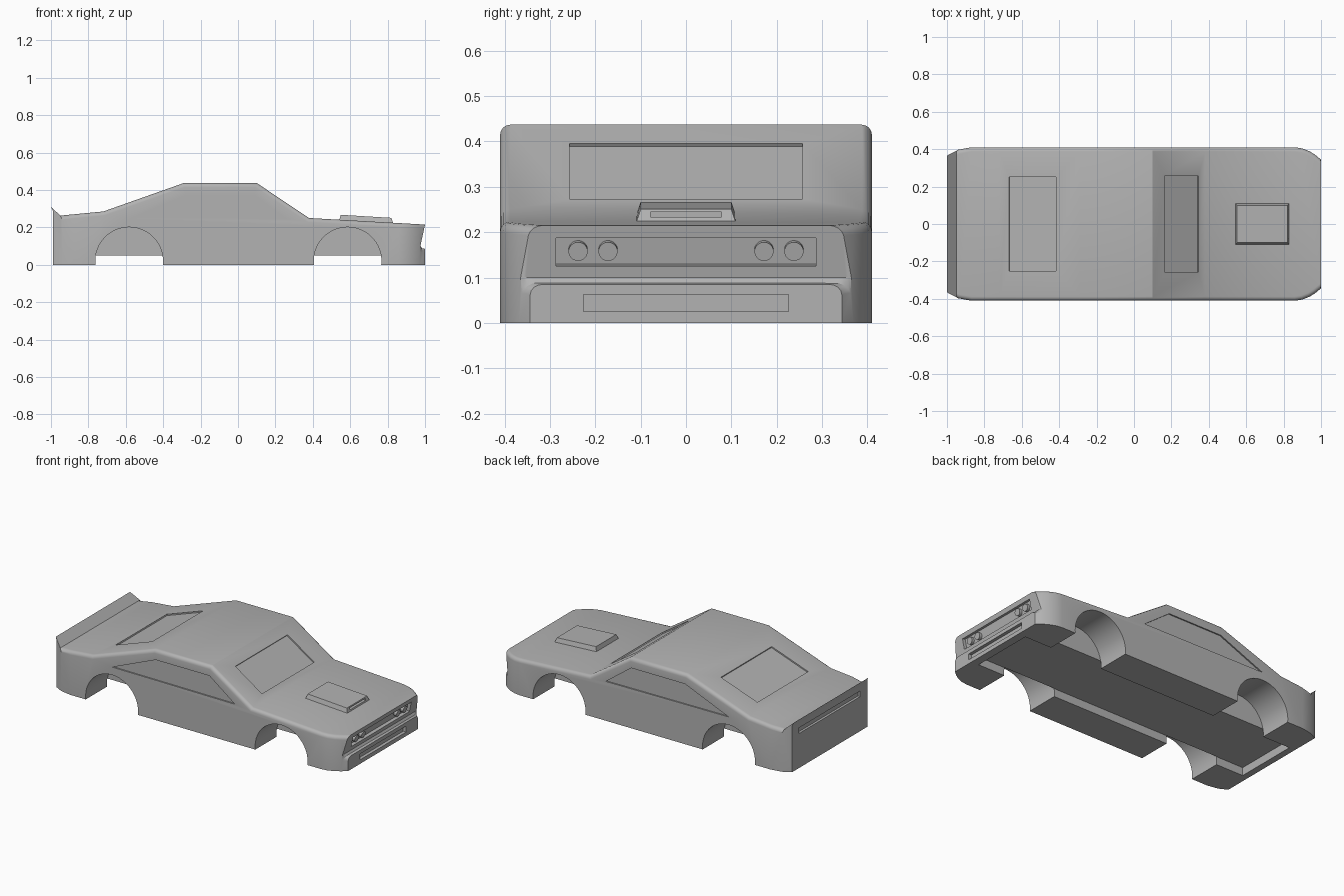
import bpy, bmesh, math
from mathutils import Vector, Matrix

cube = bpy.data.objects.get("Cube")
if cube:
    bpy.data.objects.remove(cube, do_unlink=True)

GREY = (0.45, 0.45, 0.45, 1)
paint = bpy.data.materials.new("plain_grey")
paint.use_nodes = True
paint.diffuse_color = GREY
bsdf = next(n for n in paint.node_tree.nodes if n.type == 'BSDF_PRINCIPLED')
bsdf.inputs["Base Color"].default_value = GREY


def to_object(name, bm):
    bmesh.ops.recalc_face_normals(bm, faces=bm.faces)
    mesh = bpy.data.meshes.new(name)
    bm.to_mesh(mesh)
    bm.free()
    mesh.materials.append(paint)
    obj = bpy.data.objects.new(name, mesh)
    bpy.context.collection.objects.link(obj)
    return obj


def prism(name, points, low, high, axis='y'):
    """Extrude an outline along y (points are x, z) or along z (points are x, y)."""
    def place(p, depth):
        return (p[0], depth, p[1]) if axis == 'y' else (p[0], p[1], depth)
    bm = bmesh.new()
    face = bm.faces.new([bm.verts.new(place(p, low)) for p in points])
    new = bmesh.ops.extrude_face_region(bm, geom=[face])["geom"]
    shift = Vector(place((0, 0), high - low))
    bmesh.ops.translate(bm, vec=shift, verts=[v for v in new if isinstance(v, bmesh.types.BMVert)])
    return to_object(name, bm)


def combine(obj, tool, operation='DIFFERENCE'):
    """Apply a boolean and discard the tool."""
    tool.hide_render = True
    mod = obj.modifiers.new("cut", 'BOOLEAN')
    mod.operation, mod.object, mod.solver = operation, tool, 'EXACT'
    bpy.context.view_layer.update()
    graph = bpy.context.evaluated_depsgraph_get()
    result = bpy.data.meshes.new_from_object(obj.evaluated_get(graph))
    obj.modifiers.clear()
    obj.data = result
    bpy.data.objects.remove(tool, do_unlink=True)


def panel_cut(obj, start, end, half_width, depth):
    """Sink a rectangular panel into a sloping face, running clockwise along the profile."""
    a, b = Vector(start), Vector(end)
    d = (b - a).normalized()
    n = Vector((-d.y, d.x))
    outline = [a - n * depth, b - n * depth, b + n * 0.03, a + n * 0.03]
    combine(obj, prism("panel_cutter", outline, -half_width, half_width))


# Body shell: side profile trimmed by the plan outline
profile = [(-0.99, 0), (-0.99, 0.29), (-1, 0.31), (-0.95, 0.263), (-0.72, 0.285),
           (-0.29, 0.437), (0.1, 0.437), (0.38, 0.25), (1, 0.215), (0.975, 0.1),
           (0.985, 0.087), (1, 0.085), (1, 0)]
body = prism("car_body", profile, -0.5, 0.5)
half_plan = [(-1.01, 0.36), (-0.94, 0.397), (-0.87, 0.41), (0.86, 0.41),
             (0.9, 0.404), (0.94, 0.388), (0.97, 0.369), (1.01, 0.335)]
plan = half_plan + [(x, -y) for x, y in reversed(half_plan)]
combine(body, prism("plan_cutter", plan, -0.1, 0.6, 'z'), 'INTERSECT')

# Rounded shoulders along the upper side edges
bm = bmesh.new()
bm.from_mesh(body.data)
bmesh.ops.dissolve_limit(bm, angle_limit=0.01, verts=bm.verts, edges=bm.edges)
shoulders = []
for edge in bm.edges:
    if len(edge.link_faces) != 2 or min(v.co.x for v in edge.verts) < -0.955:
        continue
    normals = sorted((f.normal for f in edge.link_faces), key=lambda n: n.z)
    if abs(normals[0].z) < 0.05 and abs(normals[0].y) > 0.4 and normals[1].z > 0.5:
        shoulders.append(edge)
bmesh.ops.bevel(bm, geom=shoulders, offset=0.022, segments=4, profile=0.5,
                affect='EDGES', clamp_overlap=True)
bm.to_mesh(body.data)
bm.free()

# Underbody channel and wheel arches
channel = [(-0.95, -0.1), (0.95, -0.1), (0.95, 0.05), (-0.95, 0.05)]
combine(body, prism("channel_cutter", channel, -0.2, 0.2))
for x in (-0.582, 0.586):
    arch = [(x + 0.181 * math.cos(t * math.tau / 64), 0.02 + 0.181 * math.sin(t * math.tau / 64))
            for t in range(64)]
    for side in (-1, 1):
        low, high = sorted((side * 0.199, side * 0.5))
        combine(body, prism("arch_cutter", arch, low, high))

# Windscreen, rear window and side windows
panel_cut(body, (0.162, 0.3956), (0.345, 0.2734), 0.257, 0.008)
panel_cut(body, (-0.667, 0.3037), (-0.416, 0.3925), 0.25, 0.008)
side_window = [(-0.58, 0.25), (-0.28, 0.375), (0.09, 0.375), (0.265, 0.245)]
for side in (-1, 1):
    low, high = sorted((side * 0.402, side * 0.5))
    combine(body, prism("window_cutter", side_window, low, high))

# Lamp recess, lower intake and tail lamp slot
panel_cut(body, (0.9939, 0.187), (0.9804, 0.125), 0.287, 0.02)
panel_cut(body, (1, 0.062), (1, 0.025), 0.226, 0.02)
panel_cut(body, (-0.99, 0.215), (-0.99, 0.25), 0.3, 0.015)

# Headlamps
tilt = math.atan2(0.025, 0.115)
headlamps = []
for y in (-0.238, -0.172, 0.172, 0.238):
    bm = bmesh.new()
    bmesh.ops.create_cone(bm, cap_ends=True, segments=32, radius1=0.021, radius2=0.021, depth=0.026,
                          matrix=Matrix.Translation((0.972, y, 0.16))
                          @ Matrix.Rotation(math.pi / 2 + tilt, 4, 'Y'))
    headlamps.append(to_object("headlamp", bm))

# Bonnet scoop with a tapered top and a front slot
bm = bmesh.new()
bmesh.ops.create_cube(bm, size=2)
for v in bm.verts:
    front, top = v.co.x > 0, v.co.z > 0
    v.co.y *= 0.1 if top else 0.112
    v.co.x = (0.82 if top else 0.832) if front else (0.55 if top else 0.538)
    v.co.z = (0.251 if front else 0.267) if top else (0.215 if front else 0.23)
scoop = to_object("bonnet_scoop", bm)
slot = [(0.79, 0.233), (0.9, 0.233), (0.9, 0.244), (0.79, 0.244)]
combine(scoop, prism("slot_cutter", slot, -0.078, 0.078))

# Smooth the curves and keep the creases sharp
bpy.ops.object.select_all(action='DESELECT')
for obj in [body, scoop] + headlamps:
    obj.select_set(True)
bpy.context.view_layer.objects.active = body
bpy.ops.object.shade_smooth_by_angle(angle=math.radians(30))
